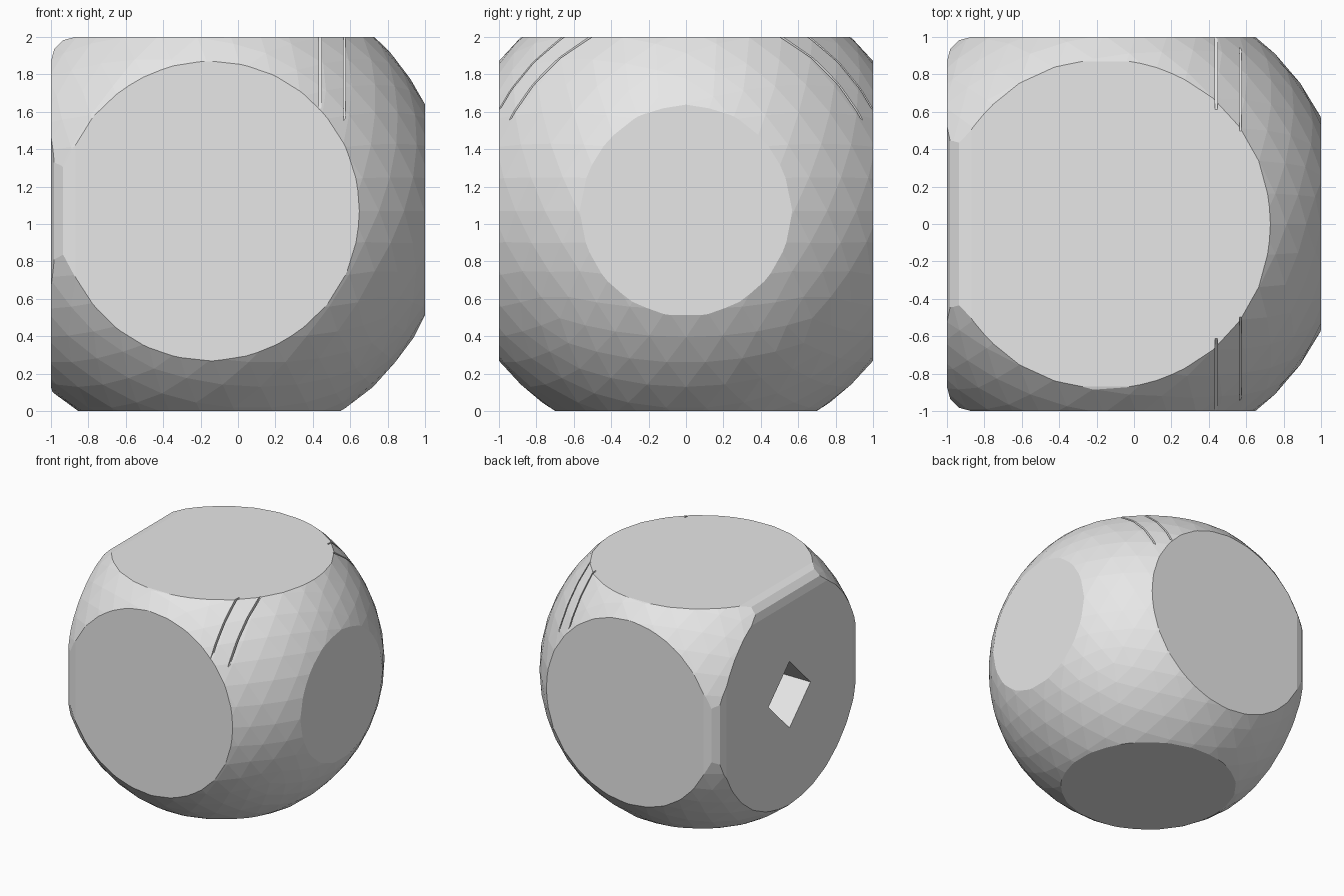
import bpy
import bmesh
import math
from mathutils import Matrix, Vector

if "Cube" in bpy.data.objects:
    bpy.data.objects.remove(bpy.data.objects["Cube"], do_unlink=True)

CORE = Vector((-0.15, 0, 1.07))    # centre of the rounding ball

grey = bpy.data.materials.new("light_grey")
grey.use_nodes = True
grey.diffuse_color = (0.8, 0.8, 0.8, 1)
grey.node_tree.nodes["Principled BSDF"].inputs["Base Color"].default_value = grey.diffuse_color


def make_object(name, bm):
    mesh = bpy.data.meshes.new(name)
    bm.to_mesh(mesh)
    bm.free()
    mesh.materials.append(grey)
    obj = bpy.data.objects.new(name, mesh)
    bpy.context.collection.objects.link(obj)
    return obj


def make_box(name, size, matrix, bevel=0):
    bm = bmesh.new()
    bmesh.ops.create_cube(bm, size=1)
    bmesh.ops.scale(bm, vec=size, verts=bm.verts)
    if bevel:
        bmesh.ops.bevel(bm, geom=bm.edges[:], offset=bevel, segments=3,
                        profile=0.5, affect='EDGES')
    bm.transform(matrix)
    return make_object(name, bm)


def combine(target, cutter, operation):
    mod = target.modifiers.new(cutter.name, 'BOOLEAN')
    mod.operation = operation
    mod.solver = 'EXACT'
    mod.object = cutter
    cutter.hide_render = True
    bpy.context.view_layer.objects.active = target
    bpy.ops.object.modifier_apply(modifier=mod.name)
    bpy.data.objects.remove(cutter, do_unlink=True)


# Faceted ball trimmed by a bevelled cube
bm = bmesh.new()
bmesh.ops.create_icosphere(bm, subdivisions=4, radius=1.283,
                           matrix=Matrix.Translation(CORE))
bmesh.ops.dissolve_limit(bm, angle_limit=math.radians(7),
                         verts=bm.verts, edges=bm.edges)
bmesh.ops.triangulate(bm, faces=bm.faces)
body = make_object("rounded_block", bm)
block = make_box("trim_block", (2, 2, 2), Matrix.Translation((0, 0, 1)), bevel=0.13)
combine(body, block, 'INTERSECT')

# Diamond socket in the flat side
socket = make_box("socket_cutter", (1.2, 0.41, 0.41),
                  Matrix.Translation((-1, 0, CORE.z)) @ Matrix.Rotation(math.pi / 4, 4, 'X'))
combine(body, socket, 'DIFFERENCE')

# Thin slits across the upper front and back corners
for x, floor in ((0.44, 1.09), (0.57, 1.01)):
    for side in (-1, 1):
        turn = Matrix.Rotation(-side * math.pi / 4, 4, 'X')
        place = Matrix.Translation((x, 0, CORE.z)) @ turn @ Matrix.Translation((0, 0, floor + 0.2))
        slit = make_box("slit_cutter", (0.012, 0.9, 0.4), place)
        combine(body, slit, 'DIFFERENCE')

for poly in body.data.polygons:
    poly.use_smooth = False
    poly.material_index = 0
